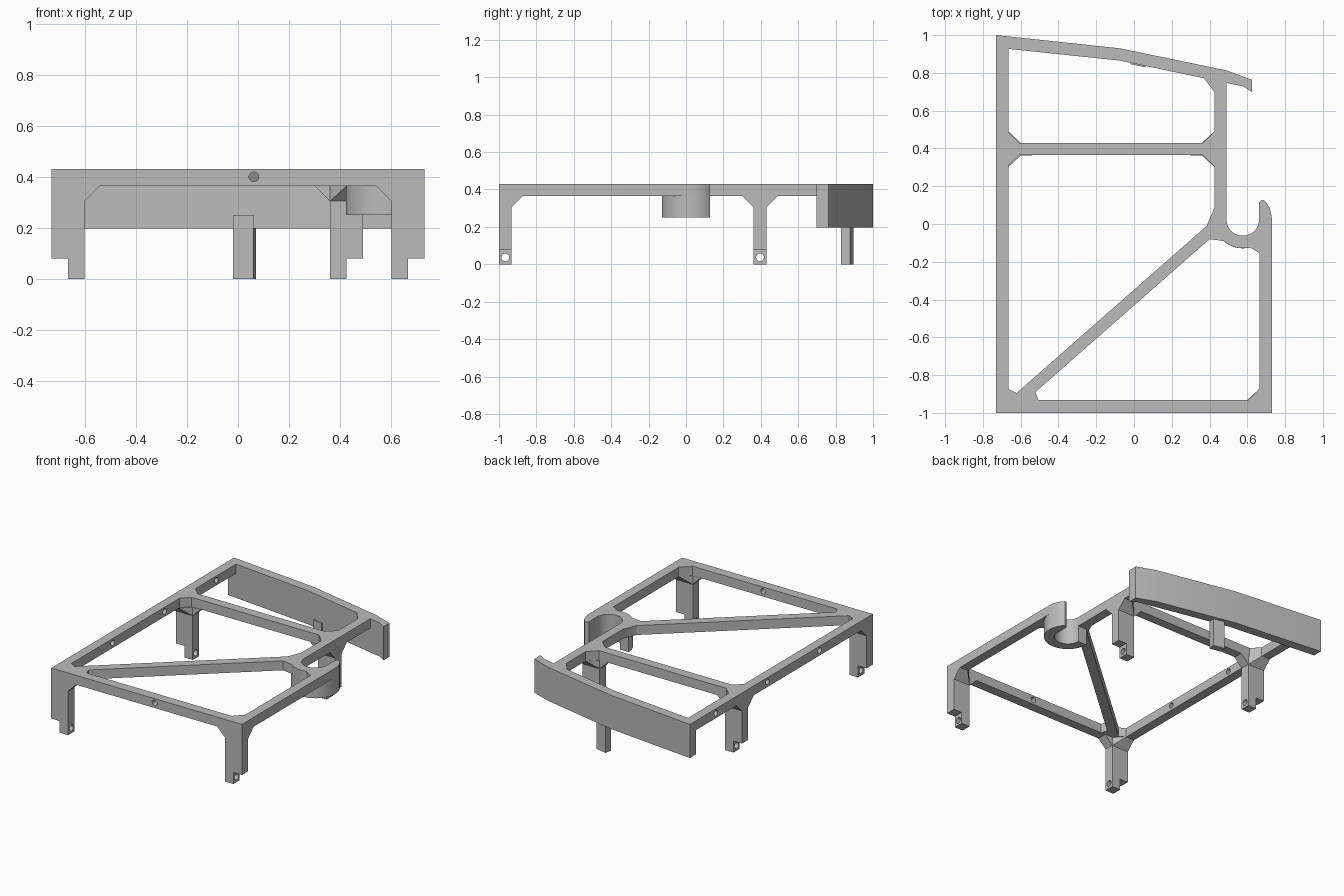
import bpy, bmesh, math
from mathutils import Matrix, Vector

cube = bpy.data.objects.get("Cube")
if cube:
    bpy.data.objects.remove(cube, do_unlink=True)

GREY = (0.5, 0.5, 0.5, 1)
mat = bpy.data.materials.new("plain grey")
mat.use_nodes = True
mat.diffuse_color = GREY
mat.node_tree.nodes["Principled BSDF"].inputs["Base Color"].default_value = GREY

TOP, UNDER, BRACE = 0.43, 0.365, 0.305


def finish(name, bm):
    bmesh.ops.recalc_face_normals(bm, faces=bm.faces)
    mesh = bpy.data.meshes.new(name)
    bm.to_mesh(mesh)
    bm.free()
    mesh.materials.append(mat)
    obj = bpy.data.objects.new(name, mesh)
    bpy.context.collection.objects.link(obj)
    return obj


def smooth(obj):
    bpy.ops.object.select_all(action='DESELECT')
    obj.select_set(True)
    bpy.context.view_layer.objects.active = obj
    bpy.ops.object.shade_smooth_by_angle(angle=math.radians(25))


def prism(name, loops, lo, hi, place=lambda u, v, w: (u, v, w)):
    """Extrude an outline, with any holes, between two levels."""
    bm = bmesh.new()
    edges, upper, sides = [], {}, []
    for loop in loops:
        low = [bm.verts.new((u, v, 0)) for u, v in loop]
        for a in low:
            upper[a] = bm.verts.new((a.co.x, a.co.y, hi))
        pairs = list(zip(low, low[1:] + low[:1]))
        edges += [bm.edges.new(p) for p in pairs]
        sides += pairs
    bmesh.ops.triangle_fill(bm, use_beauty=True, edges=edges, normal=(0, 0, 1))
    for face in list(bm.faces):
        bm.faces.new([upper[v] for v in face.verts])
    for a, b in sides:
        bm.faces.new((a, b, upper[b], upper[a]))
    for a in upper:
        a.co.z = lo
    for v in bm.verts:
        v.co = place(*v.co)
    return finish(name, bm)


def hull(name, points):
    bm = bmesh.new()
    for p in points:
        bm.verts.new(p)
    res = bmesh.ops.convex_hull(bm, input=bm.verts)
    bmesh.ops.delete(bm, geom=[v for v in bm.verts if not v.link_faces], context='VERTS')
    return finish(name, bm)


def rect(x0, x1, y0, y1):
    return [(x0, y0), (x1, y0), (x1, y1), (x0, y1)]


def arc(cx, cy, r, start, end, n):
    return [(cx + r * math.cos(math.radians(start + (end - start) * i / n)),
             cy + r * math.sin(math.radians(start + (end - start) * i / n)))
            for i in range(n + 1)]


# Shared outlines: hook and back wall
HX, HY = 0.576, 0.025
hook_inner = arc(HX, HY, 0.087, 180, 360, 24)
hook_tip = [(0.663, 0.115), (0.675, 0.126), (0.687, 0.128), (0.703, 0.11),
            (0.717, 0.085), (0.726, 0.055), (0.73, HY)]
wall_outer = [(-0.73, 1), (-0.075, 0.93), (0.49, 0.813), (0.626, 0.763)]
wall_end = [(0.626, 0.698), (0.577, 0.729), (0.49, 0.747)]

# Flat frame with three openings
outline = wall_outer + wall_end + hook_inner + hook_tip + [(0.73, -1), (-0.73, -1)]
rear_opening = [(-0.665, 0.927), (-0.075, 0.865), (0.37, 0.772), (0.425, 0.7),
                (0.425, 0.49), (0.365, 0.43), (-0.61, 0.43), (-0.665, 0.485)]
middle_opening = [(-0.665, 0.31), (-0.61, 0.365), (0.365, 0.365), (0.425, 0.305),
                  (0.425, 0.085), (0.385, -0.01), (-0.622, -0.895), (-0.665, -0.873)]
front_opening = [(-0.522, -0.89), (-0.505, -0.933), (0.605, -0.933), (0.665, -0.87),
                 (0.665, -0.155)] + arc(HX, HY, 0.153, 284, 229, 10) + [(0.4, -0.08)]
frame = prism("frame", [outline, rear_opening, middle_opening, front_opening], UNDER, TOP)

# Screw holes through the left rail and the front rail
bm = bmesh.new()
spots = [(-0.7, y, 'Y') for y in (0.715, 0.15, -0.42)] + [(0.062, -0.967, 'X')]
for x, y, axis in spots:
    turn = Matrix.Translation((x, y, 0.4)) @ Matrix.Rotation(math.pi / 2, 4, axis)
    bmesh.ops.create_cone(bm, cap_ends=True, segments=24, radius1=0.019, radius2=0.019,
                          depth=0.12, matrix=turn)
cutter = finish("screw_hole_cutter", bm)
cutter.hide_render = True
cut = frame.modifiers.new("screw holes", 'BOOLEAN')
cut.operation, cut.solver, cut.object = 'DIFFERENCE', 'EXACT', cutter
bpy.context.view_layer.objects.active = frame
bpy.ops.object.modifier_apply(modifier=cut.name)
bpy.data.objects.remove(cutter, do_unlink=True)
smooth(frame)

# Deep back wall and hook below the frame
wall = wall_outer + wall_end + [(-0.075, 0.865), (-0.665, 0.927), (-0.73, 0.933)]
smooth(prism("back_wall", [wall], 0.197, UNDER))
hook = hook_inner + hook_tip + arc(HX, HY, 0.154, 0, -180, 24)[1:]
smooth(prism("hook", [hook], 0.25, UNDER))

# Rear post, turned to follow the wall
post = [Matrix.Rotation(math.radians(-12), 2) @ Vector(p)
        for p in rect(-0.041, 0.041, -0.0245, 0.0245)]
prism("rear_post", [[(p.x + 0.025, p.y + 0.862) for p in post]], 0, 0.25)


def leg(name, outer, side, y0, front=False):
    """Stepped leg; its outer side lies on a rail, side is the inward direction."""
    y1, mid, inner = y0 + 0.068, outer + side * 0.065, outer + side * 0.13
    at = lambda pts, z: [(x, y, z) for x, y in pts]
    whole = rect(outer, inner, y0, y1)
    prism(name + "_shaft", [whole], 0.08, UNDER)
    foot = prism(name + "_foot", [rect(y0, y1, 0, 0.08), arc(y0 + 0.034, 0.037, 0.021, 0, 345, 23)],
                 min(mid, inner), max(mid, inner), lambda u, v, w: (w, u, v))
    smooth(foot)
    # Sloping braces along both rails
    base = at(whole, BRACE) + at(whole, UNDER)
    hull(name + "_cross_brace", base + at([(inner + side * 0.06, y0),
                                           (inner + side * 0.06, y1)], UNDER))
    ends = [y1 + 0.06] if front else [y0 - 0.06, y1 + 0.06]
    hull(name + "_rail_brace", base + at([(x, y) for x in (outer, mid) for y in ends], UNDER))


leg("front_right_leg", -0.73, 1, -1, True)
leg("front_left_leg", 0.73, -1, -1, True)
leg("middle_right_leg", -0.73, 1, 0.362)
leg("middle_left_leg", 0.49, -1, 0.362)
